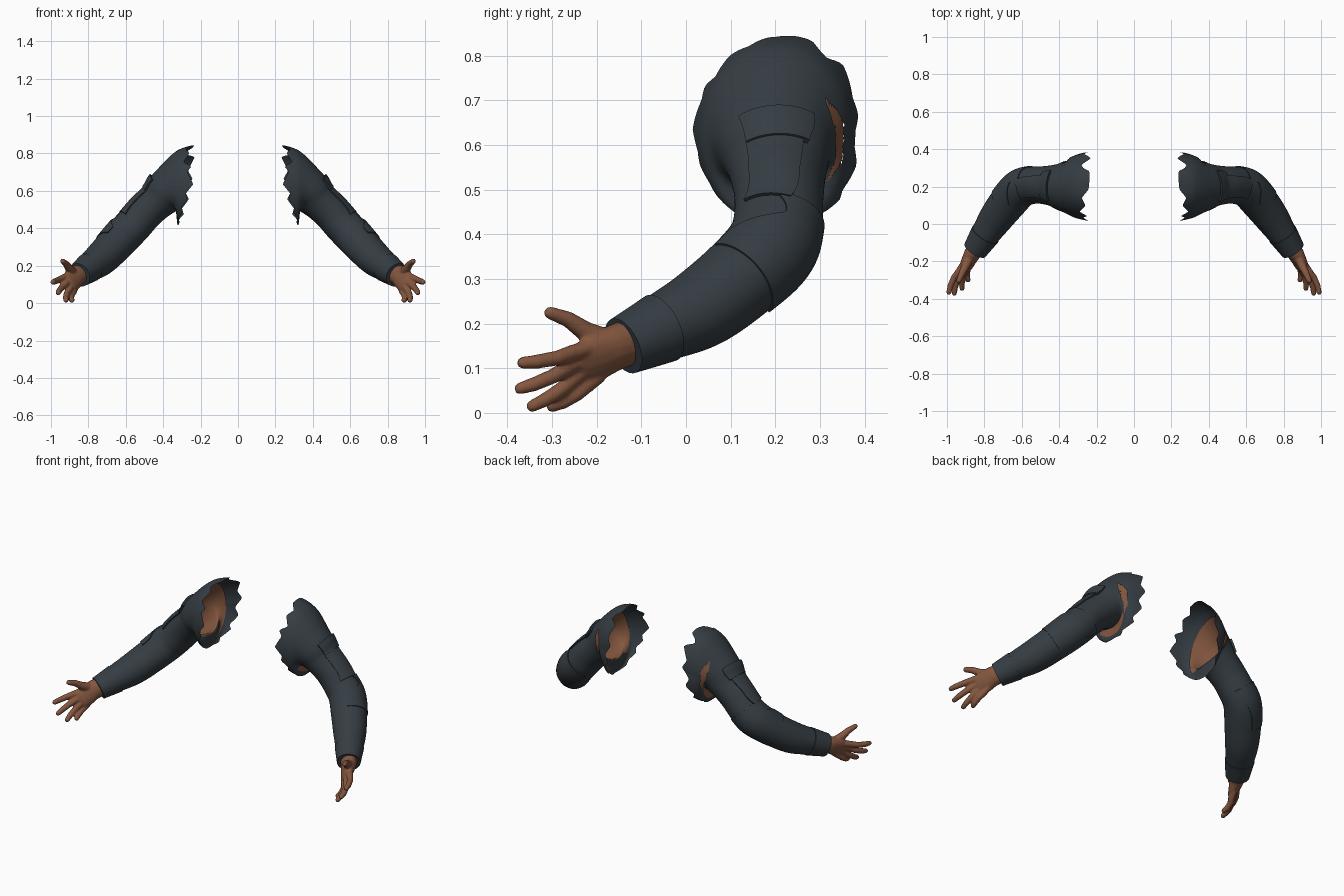
import bpy, bmesh, math
from mathutils import Vector

if "Cube" in bpy.data.objects:
    bpy.data.objects.remove(bpy.data.objects["Cube"])


def material(name, color):
    mat = bpy.data.materials.new(name)
    mat.use_nodes = True
    mat.diffuse_color = (*color, 1)
    bsdf = mat.node_tree.nodes["Principled BSDF"]
    bsdf.inputs["Base Color"].default_value = (*color, 1)
    bsdf.inputs["Roughness"].default_value = 0.8
    return mat


FABRIC = material("dark_slate_cloth", (0.036, 0.047, 0.056))
SKIN = material("brown_skin", (0.23, 0.095, 0.05))

# Arm path from torn shoulder to cuff: x, y, z, side radius, upper radius
PATH = [Vector(r) for r in (
    (.24, .20, .635, .185, .22), (.32, .20, .62, .165, .20),
    (.375, .20, .597, .135, .132), (.427, .205, .55, .112, .102),
    (.495, .208, .488, .10, .098), (.555, .205, .42, .10, .098),
    (.61, .185, .365, .102, .10), (.67, .12, .30, .10, .095),
    (.735, .035, .235, .092, .09), (.795, -.055, .19, .077, .076),
    (.85, -.14, .15, .062, .062))]
LAST = len(PATH) - 1

# Torn shoulder edge: angle in degrees, start along the path
TEAR = [(0, 0), (20, .5), (28, .3), (38, .75), (55, .5), (70, .7), (85, .4),
        (105, .35), (116, .35), (122, .6), (130, .7), (140, .2), (160, .45),
        (172, .1), (188, .5), (200, .1), (215, .6), (222, .3), (240, .9),
        (250, .6), (262, 1), (280, .85), (292, .6), (304, .8), (318, .4),
        (328, .6), (338, .2), (348, .4), (360, 0)]


def path_at(s):
    i = min(max(int(s), 0), LAST - 1)
    t = s - i
    p1, p2 = PATH[i], PATH[i + 1]
    p0 = PATH[i - 1] if i > 0 else p1 * 2 - p2
    p3 = PATH[i + 2] if i + 2 <= LAST else p2 * 2 - p1
    return (p1 * 2 + (p2 - p0) * t + (p0 * 2 - p1 * 5 + p2 * 4 - p3) * t * t
            + (p1 * 3 - p0 - p2 * 3 + p3) * t ** 3) / 2


def surface(s, deg, offset=0.0):
    """Point on the arm surface; 0 degrees is the front, 90 the outer top."""
    p = path_at(s)
    tangent = (path_at(s + .05) - path_at(s - .05)).to_3d().normalized()
    # shoulder rings stand upright so the torn cloth hangs from the armpit
    tangent = Vector((1, 0, .2)).lerp(tangent, min(1, s / 2.5)).normalized()
    side = tangent.cross(Vector((0, 0, 1))).normalized()
    up = side.cross(tangent)
    a = math.radians(deg)
    # the back of the torn shoulder is squarer than the front
    square = 1
    if math.cos(a) < 0 and s < 1.5:
        square += .1 * (1 - s / 1.5) * abs(math.sin(2 * a))
    return (p.to_3d() + side * math.cos(a) * (p[3] * square + offset)
            + up * math.sin(a) * (p[4] * square + offset))


def tear_start(deg):
    for (a0, s0), (a1, s1) in zip(TEAR, TEAR[1:]):
        if a0 <= deg <= a1:
            return s0 + (s1 - s0) * (deg - a0) / (a1 - a0)


def make_object(name, bm, mat, angle=40, remesh=0):
    bmesh.ops.recalc_face_normals(bm, faces=bm.faces)
    mesh = bpy.data.meshes.new(name)
    bm.to_mesh(mesh)
    bm.free()
    mesh.materials.append(mat)
    obj = bpy.data.objects.new(name, mesh)
    bpy.context.collection.objects.link(obj)
    bpy.ops.object.select_all(action="DESELECT")
    obj.select_set(True)
    bpy.context.view_layer.objects.active = obj
    if remesh:
        mod = obj.modifiers.new("blend", "REMESH")
        mod.mode = "VOXEL"
        mod.voxel_size = remesh
        mod.use_smooth_shade = True
        mod = obj.modifiers.new("soften", "SMOOTH")
        mod.iterations = 4
    else:
        bpy.ops.object.shade_smooth_by_angle(angle=math.radians(angle))
    obj.modifiers.new("other_arm", "MIRROR").use_mirror_merge = False


def skin_grid(bm, rows, closed=True):
    verts = [[bm.verts.new(p) for p in row] for row in rows]
    n = len(verts[0])
    faces = []
    for r0, r1 in zip(verts, verts[1:]):
        for k in range(n if closed else n - 1):
            m = (k + 1) % n
            faces.append(bm.faces.new((r0[k], r0[m], r1[m], r1[k])))
    return verts, faces


# Sleeve with jagged shoulder edge and an open rip behind the armpit
COLS, ROWS = 120, 120
degs = [360 * k / COLS for k in range(COLS)]


def along(j, start):
    return start + (LAST - start) * j / ROWS


bm = bmesh.new()
rows = [[surface(along(j, tear_start(d)), d) for d in degs]
        for j in range(ROWS + 1)]
rows.append([surface(LAST, d, -.022) for d in degs])
_, faces = skin_grid(bm, rows)
ripped = []
for i, f in enumerate(faces):
    j, d = i // COLS, degs[i % COLS]
    width = .27 * (1 - ((d - 178) / 38) ** 2)
    if abs(along(j + .5, tear_start(d)) - 1.65) < width:
        ripped.append(f)
bmesh.ops.delete(bm, geom=ripped, context="FACES")
make_object("sleeves", bm, FABRIC, 50)

# Skin of the upper arm inside the sleeve, reaching further out at the back
bm = bmesh.new()
rows = [[surface(1.3 + .17 * math.cos(math.radians(d)) + .05 * j, d, -.009)
         for d in degs] for j in range(56)]
verts, _ = skin_grid(bm, rows)
bm.faces.new(verts[-1])
make_object("upper_arm_skin", bm, SKIN)


# Raised cloth panels that follow the sleeve
def panel(name, s0, s1, lower, upper, offset, closed=False):
    """lower and upper give the angle limits for a fraction of the length."""
    bm = bmesh.new()
    n, m = 24, 60
    rows = []
    for j in range(-1, n + 2):
        t = min(max(j / n, 0), 1)
        row = []
        for k in range(m) if closed else range(-1, m + 2):
            u = k / m if closed else min(max(k / m, 0), 1)
            edge = j in (-1, n + 1) or (not closed and k in (-1, m + 1))
            deg = lower(t) + (upper(t) - lower(t)) * u
            row.append(surface(s0 + (s1 - s0) * t, deg, -.004 if edge else offset))
        rows.append(row)
    skin_grid(bm, rows, closed)
    make_object(name, bm, FABRIC, 35)


def patch_front(t):
    """Front limit of the elbow patch: it swings back, then forward again."""
    return 97 + 70 * t if t < .35 else 121.5 - 95 * min(t - .35, .42)


panel("cuffs", 9, LAST, lambda t: 0, lambda t: 360, .004, True)
panel("pocket_flaps", 2.3, 3.15, lambda t: 50 + 2 * t, lambda t: 126 - 2 * t, .013)
panel("sleeve_pockets", 3.1, 5, lambda t: 50 + 2 * t, lambda t: 118 - 4 * t, .008)
panel("elbow_patches", 4.9, 7.05, patch_front, lambda t: 240, .005)


# Hands: overlapping rounded tubes blended into one skin
def rounded_end(end, near):
    """Smaller ring just beyond the end of a tube."""
    d = (end.to_3d() - near.to_3d()).normalized()
    tip = end.to_3d() + d * end[4] * .7
    return Vector((*tip, end[3] * .6, end[4] * .6))


def tube(bm, pts, width_axis):
    pts = [Vector(p) for p in pts]
    pts = [rounded_end(pts[0], pts[1]), *pts, rounded_end(pts[-1], pts[-2])]
    rows = []
    for i, p in enumerate(pts):
        ahead, behind = pts[min(i + 1, len(pts) - 1)], pts[max(i - 1, 0)]
        t = (ahead.to_3d() - behind.to_3d()).normalized()
        w = (width_axis - t * width_axis.dot(t)).normalized()
        thick = t.cross(w)
        rows.append([p.to_3d() + w * p[3] * math.cos(a) + thick * p[4] * math.sin(a)
                     for a in (math.tau * k / 16 for k in range(16))])
    verts, _ = skin_grid(bm, rows)
    bm.faces.new(verts[0])
    bm.faces.new(verts[-1])


ACROSS = Vector((.06, -.025, .08))
bm = bmesh.new()
tube(bm, [(.83, -.11, .165, .054, .05), (.866, -.162, .145, .055, .042),
          (.886, -.203, .123, .06, .032), (.902, -.24, .107, .056, .023)], ACROSS)
tube(bm, [(.875, -.165, .155, .03, .028), (.90, -.225, .182, .023, .023),
          (.92, -.265, .21, .018, .018), (.938, -.307, .225, .0145, .0135)], ACROSS)
FINGERS = (((.925, -.24, .14), (.99, -.368, .112)),
           ((.912, -.25, .112), (.961, -.374, .054)),
           ((.893, -.24, .088), (.919, -.347, .014)),
           ((.874, -.215, .07), (.887, -.302, .014)))
PALM_SIDE = Vector((-.8, -.3, .4))
for base, tip in FINGERS:
    base, tip = Vector(base), Vector(tip)
    pts = []
    for t, r in ((-.25, .017), (.1, .0185), (.4, .017), (.75, .016), (1, .0135)):
        p = base.lerp(tip, t) - PALM_SIDE * .015 * math.sin(math.pi * max(t, 0))
        pts.append((*p, r, r))
    tube(bm, pts, ACROSS)
make_object("hands", bm, SKIN, remesh=.005)
